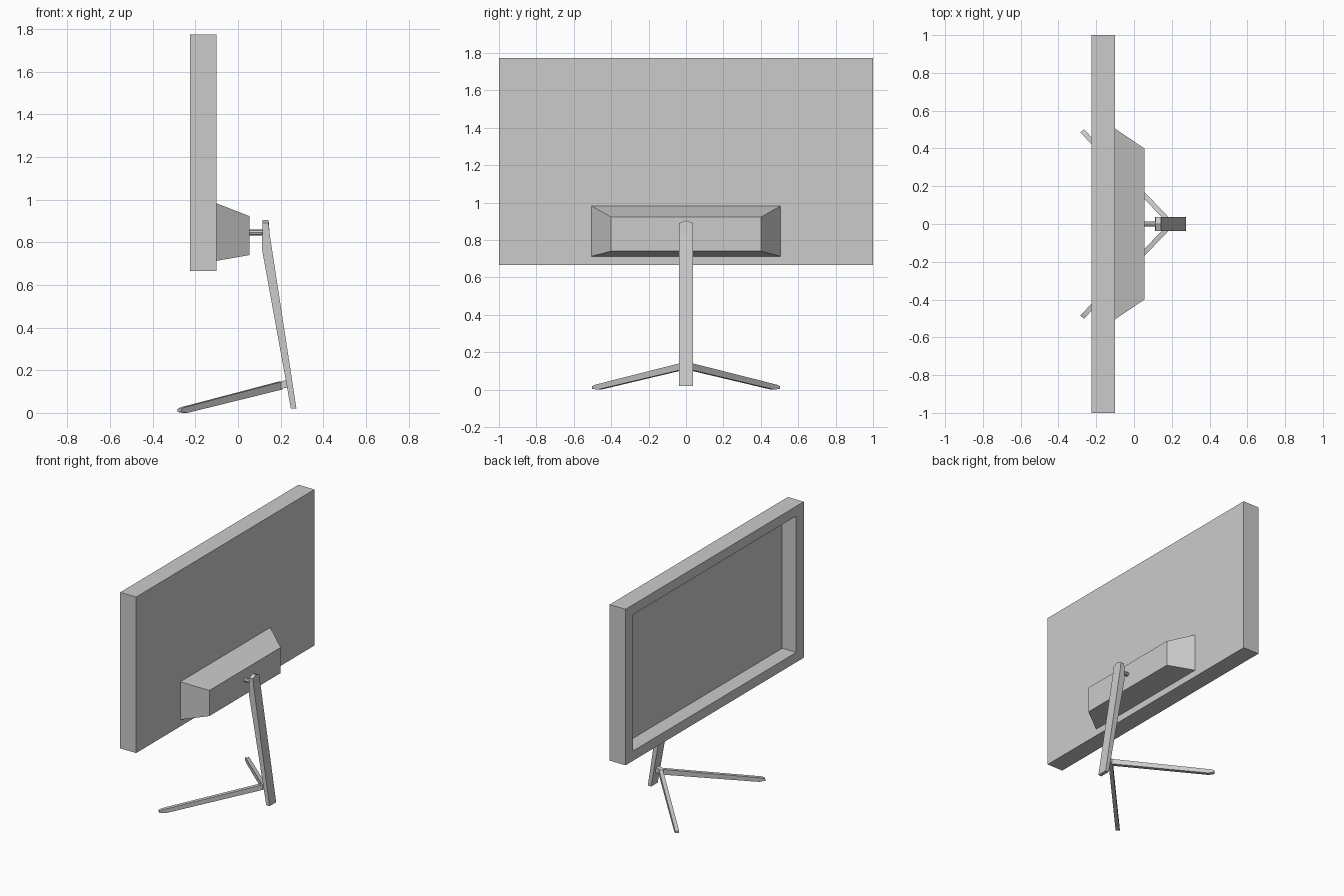
import bpy, bmesh, math
from mathutils import Vector

if "Cube" in bpy.data.objects:
    bpy.data.objects.remove(bpy.data.objects["Cube"])


def loft(name, sections):
    """Join matching loops of points into a closed, flat-shaded solid."""
    bm = bmesh.new()
    rings = [[bm.verts.new(p) for p in s] for s in sections]
    for a, b in zip(rings, rings[1:]):
        n = len(a)
        for i in range(n):
            j = (i + 1) % n
            bm.faces.new((a[i], a[j], b[j], b[i]))
    bm.faces.new(rings[0][::-1])
    bm.faces.new(rings[-1])
    bmesh.ops.recalc_face_normals(bm, faces=bm.faces[:])
    mesh = bpy.data.meshes.new(name)
    bm.to_mesh(mesh)
    bm.free()
    obj = bpy.data.objects.new(name, mesh)
    bpy.context.collection.objects.link(obj)
    return obj


def rect(x, half_y, z0, z1):
    return [(x, -half_y, z0), (x, half_y, z0), (x, half_y, z1), (x, -half_y, z1)]


# Display housing with a recessed screen facing -x
loft("display_panel", [
    rect(-0.10, 1.0, 0.665, 1.773),
    rect(-0.225, 1.0, 0.665, 1.773),
    rect(-0.225, 0.915, 0.735, 1.703),
    rect(-0.115, 0.915, 0.735, 1.703),
])

# Tapered electronics box on the rear
loft("rear_housing", [rect(-0.10, 0.505, 0.713, 0.982),
                      rect(0.055, 0.40, 0.74, 0.922)])

# Round pin between rear housing and stem
bpy.ops.mesh.primitive_cylinder_add(vertices=8, radius=0.014, depth=0.08,
                                    location=(0.085, 0, 0.846),
                                    rotation=(0, math.pi / 2, 0))
bpy.context.object.name = "mount_pin"


# Bent, leaning stem with a slightly peaked top
def stem_section(y, top):
    profile = [(0.248, 0.02), (0.274, 0.02), (0.149, 0.835),
               (0.143, top), (0.115, top), (0.112, 0.77)]
    return [(x, y, z) for x, z in profile]


loft("stem", [stem_section(-0.037, 0.89), stem_section(0, 0.905),
              stem_section(0.037, 0.89)])

# Small block joining the legs to the stem
loft("leg_joint", [rect(0.18, 0.016, 0.112, 0.143),
                   rect(0.236, 0.016, 0.118, 0.156)])

# Splayed leg, sloping to the floor, mirrored across y
start, end = Vector((0.20, 0.0)), Vector((-0.27, 0.488))
side = (end - start).orthogonal().normalized()


def leg_section(offset):
    profile = [(0, 0.110), (0, 0.147), (0.98, 0.026), (1.01, 0.018),
               (1.01, 0.004), (0.95, 0.0)]
    pts = []
    for t, z in profile:
        p = start.lerp(end, t) + side * offset
        pts.append((p.x, p.y, z))
    return pts


leg = loft("splayed_legs", [leg_section(-0.013), leg_section(0.013)])
mirror = leg.modifiers.new("mirror", 'MIRROR')
mirror.use_axis = (False, True, False)
mirror.use_mirror_merge = False
